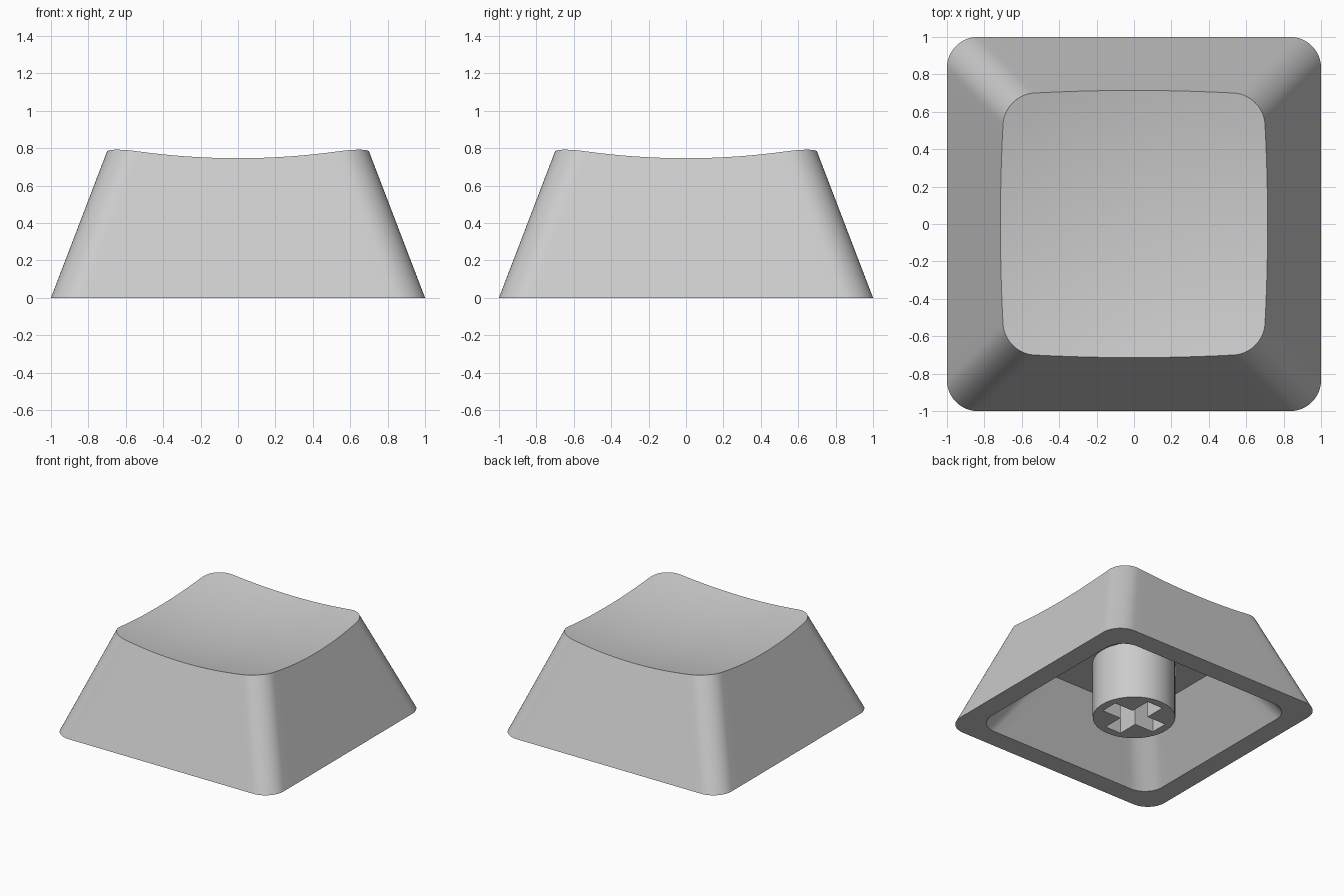
import bpy
import bmesh
import math

if "Cube" in bpy.data.objects:
    bpy.data.objects.remove(bpy.data.objects["Cube"])

HEIGHT_SLOPE = 0.383     # inward lean of the outer walls per unit of height
CORNER = 0.165           # corner radius
DISH_LOW, DISH_R = 0.677, 3.72
CEILING = 0.47           # height of the inner ceiling
MOUTH, ROOF = 0.835, 0.536   # inner half widths, at the base and the ceiling
ARC, SIDE = 12, 16       # segments per corner and per straight side

grey = bpy.data.materials.new("light grey plastic")
grey.diffuse_color = (0.6, 0.6, 0.6, 1)
grey.use_nodes = True
grey.node_tree.nodes["Principled BSDF"].inputs["Base Color"].default_value = grey.diffuse_color


def dish(x, y):
    """Height of the spherical dish."""
    return DISH_LOW + DISH_R - math.sqrt(DISH_R ** 2 - x * x - y * y)


def rounded_square(half):
    """Outline points, anticlockwise, with straight sides subdivided."""
    c, pts = half - CORNER, []
    for q in range(4):
        rot = q * math.pi / 2
        quarter = [(c + CORNER * math.cos(a), c + CORNER * math.sin(a))
                   for a in (i * math.pi / 2 / ARC for i in range(ARC + 1))]
        quarter += [(c - 2 * c * i / SIDE, half) for i in range(1, SIDE)]
        pts += [(x * math.cos(rot) - y * math.sin(rot),
                 x * math.sin(rot) + y * math.cos(rot)) for x, y in quarter]
    return pts


def bridge(bm, a, b):
    n = len(a)
    for i in range(n):
        j = (i + 1) % n
        bm.faces.new((a[i], a[j], b[j], b[i]))


def finish(bm, name):
    bmesh.ops.recalc_face_normals(bm, faces=bm.faces)
    mesh = bpy.data.meshes.new(name)
    bm.to_mesh(mesh)
    bm.free()
    mesh.materials.append(grey)
    obj = bpy.data.objects.new(name, mesh)
    bpy.context.collection.objects.link(obj)
    bpy.ops.object.select_all(action='DESELECT')
    obj.select_set(True)
    bpy.context.view_layer.objects.active = obj
    bpy.ops.object.shade_smooth_by_angle(angle=math.radians(30))


# Hollow cap: tapered walls, dished top, flat inner ceiling
bm = bmesh.new()
base = rounded_square(1.0)
rim = []
for i, p in enumerate(base):
    z = 0.75
    for _ in range(6):   # meet the leaning wall with the dish
        x, y = rounded_square(1.0 - HEIGHT_SLOPE * z)[i]
        z = dish(x, y)
    rim.append((x, y))


def loop(pts, z):
    return [bm.verts.new((x, y, z)) for x, y in pts]


outer = loop(base, 0)
prev = [bm.verts.new((x, y, dish(x, y))) for x, y in rim]
bridge(bm, outer, prev)
RINGS = 12
for k in range(RINGS - 1, 0, -1):
    s = k / RINGS
    ring = [bm.verts.new((x * s, y * s, dish(x * s, y * s))) for x, y in rim]
    bridge(bm, prev, ring)
    prev = ring
centre = bm.verts.new((0, 0, DISH_LOW))
for i, v in enumerate(prev):
    bm.faces.new((v, prev[(i + 1) % len(prev)], centre))

mouth = loop(rounded_square(MOUTH), 0)
roof = loop(rounded_square(ROOF), CEILING)
bridge(bm, mouth, outer)
bridge(bm, roof, mouth)
bm.faces.new(roof)
finish(bm, "cap")

# Round stem with a cross-shaped socket
bm = bmesh.new()
circle = [(0.31 * math.cos(a), 0.31 * math.sin(a))
          for a in (i * math.tau / 48 for i in range(48))]
L, W = 0.245, 0.072
cross = []
for c, s in ((1, 0), (0, 1), (-1, 0), (0, -1)):
    cross += [(x * c - y * s, x * s + y * c)
              for x, y in ((L, -W), (L, W), (W, W))]
low, high = loop(circle, 0), loop(circle, CEILING + 0.01)
bridge(bm, low, high)
bm.faces.new(high)
slot, slot_top = loop(cross, 0), loop(cross, 0.42)
bridge(bm, slot, slot_top)
bm.faces.new(slot_top)
edges = [bm.edges.get((r[i - 1], r[i])) for r in (low, slot) for i in range(len(r))]
bmesh.ops.triangle_fill(bm, edges=edges, use_beauty=True, normal=(0, 0, -1))
finish(bm, "stem")
